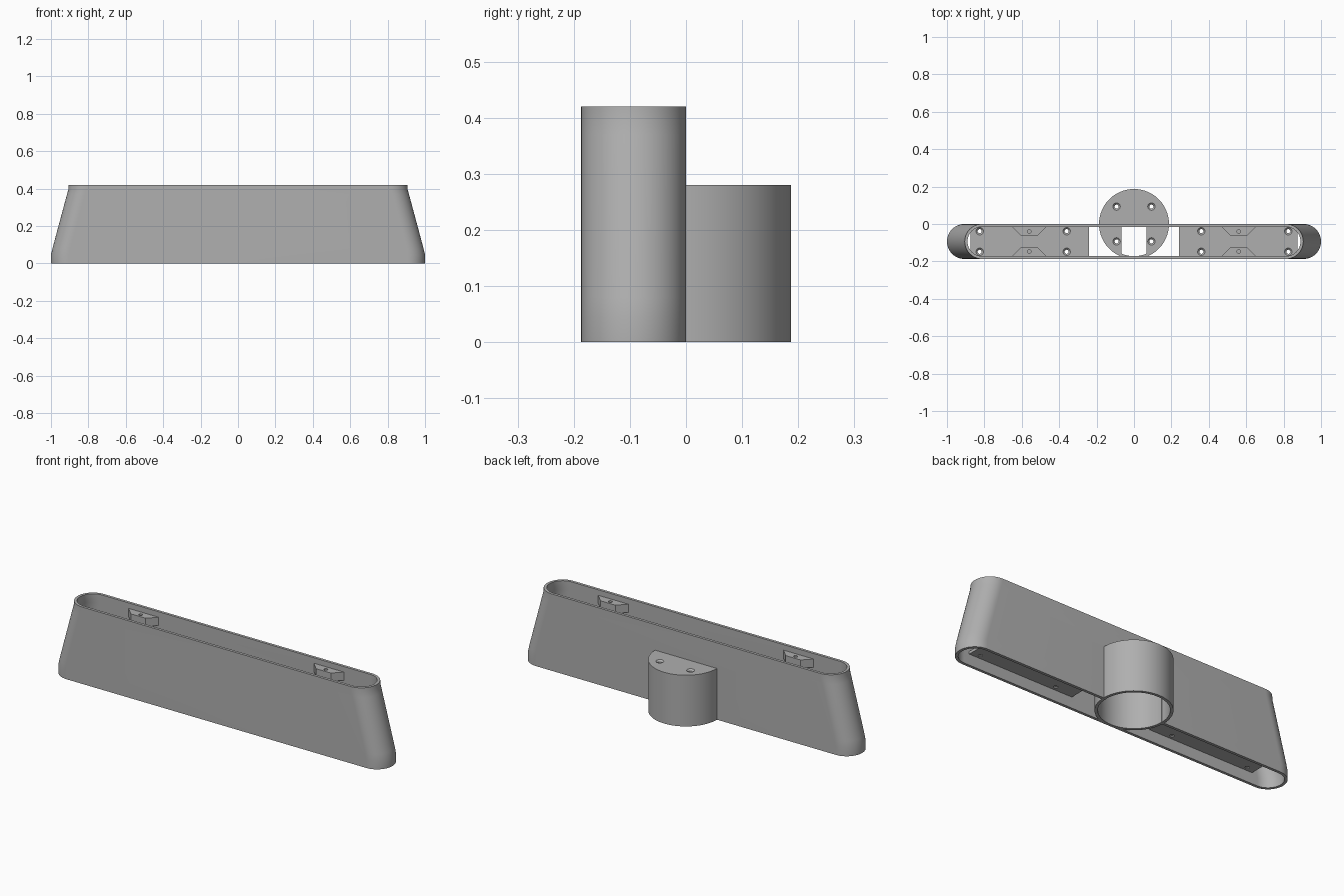
import bpy, bmesh, math

if "Cube" in bpy.data.objects:
    bpy.data.objects.remove(bpy.data.objects["Cube"], do_unlink=True)

grey = bpy.data.materials.new("plain_grey")
grey.use_nodes = True
COLOUR = (0.43, 0.43, 0.43, 1)
grey.diffuse_color = COLOUR
grey.node_tree.nodes["Principled BSDF"].inputs["Base Color"].default_value = COLOUR

R = 0.187            # column radius and housing depth
WALL = 0.015
MID = -R / 2         # centre line of the housing in y
COLUMN_TOP = 0.28


def finish(name, bm):
    bmesh.ops.recalc_face_normals(bm, faces=bm.faces)
    mesh = bpy.data.meshes.new(name)
    bm.to_mesh(mesh)
    bm.free()
    mesh.materials.append(grey)
    obj = bpy.data.objects.new(name, mesh)
    bpy.context.collection.objects.link(obj)
    return obj


def bridge(bm, a, b):
    for i in range(len(a)):
        j = (i + 1) % len(a)
        bm.faces.new((a[i], a[j], b[j], b[i]))


def add_loft(bm, rings):
    """Closed solid through (outline, z) rings."""
    loops = [[bm.verts.new((x, y, z)) for x, y in pts] for pts, z in rings]
    for a, b in zip(loops, loops[1:]):
        bridge(bm, a, b)
    bm.faces.new(loops[0])
    bm.faces.new(loops[-1])


def solid(name, *rings):
    bm = bmesh.new()
    add_loft(bm, rings)
    return finish(name, bm)


def arc(cx, cy, r, start, end, n):
    angles = [math.radians(start + (end - start) * i / n) for i in range(n + 1)]
    return [(cx + r * math.cos(a), cy + r * math.sin(a)) for a in angles]


def circle(cx, cy, r, n=96):
    return arc(cx, cy, r, 0, 360, n)[:-1]


def box(x0, x1, y0, y1):
    return [(x0, y0), (x1, y0), (x1, y1), (x0, y1)]


def stadium(half, r):
    return (arc(half - r, MID, r, -90, 90, 28)
            + arc(r - half, MID, r, 90, 270, 28))


def cut(obj, cutter):
    cutter.hide_render = True
    mod = obj.modifiers.new("cut", 'BOOLEAN')
    mod.operation = 'DIFFERENCE'
    mod.solver = 'EXACT'
    mod.object = cutter
    bpy.context.view_layer.objects.active = obj
    bpy.ops.object.modifier_apply(modifier=mod.name)
    bpy.data.objects.remove(cutter, do_unlink=True)


def holes(spots, z0, z1, r, rim):
    """Cutter for holes that widen to radius rim at height z1."""
    bm = bmesh.new()
    d = 0.01
    for x, y in spots:
        add_loft(bm, [(circle(x, y, r, 20), z0 - d),
                      (circle(x, y, r, 20), z1 - (rim - r)),
                      (circle(x, y, rim, 20), z1),
                      (circle(x, y, rim, 20), z1 + d)])
    return finish("hole_cutter", bm)


# Tapered, open-ended housing
profile = [(1, 0), (1, 0.045), (0.992, 0.08), (0.914, 0.37), (0.907, 0.395), (0.905, 0.42)]
bm = bmesh.new()
loops = []
for inset, steps in ((0, profile), (WALL, profile[::-1])):
    for half, z in steps:
        outline = stadium(half - inset, R / 2 - inset)
        loops.append([bm.verts.new((x, y, z)) for x, y in outline])
for a, b in zip(loops, loops[1:] + loops[:1]):
    bridge(bm, a, b)
housing = finish("housing", bm)
clearance = circle(0, 0, R - WALL - 0.001)
cut(housing, solid("column_clearance", (clearance, -0.1), (clearance, COLUMN_TOP - 0.01)))

# Round hollow column with a capped top, a cable slot and four screw holes
column = solid("column", (circle(0, 0, R), 0), (circle(0, 0, R), COLUMN_TOP))
bore = circle(0, 0, R - WALL)
cut(column, solid("bore", (bore, -0.1), (bore, COLUMN_TOP - WALL)))
slot = [(0.068, -WALL), (-0.068, -WALL)] + arc(0, 0, R - WALL, 247, 293, 16)
cut(column, solid("slot", (slot, COLUMN_TOP - 0.05), (slot, COLUMN_TOP + 0.05)))
spots = [(sx * 0.093, sy * 0.093) for sx in (-1, 1) for sy in (-1, 1)]
cut(column, holes(spots, COLUMN_TOP - WALL, COLUMN_TOP, 0.011, 0.02))

parts = [housing, column]
for side, sx in (("left", 1), ("right", -1)):
    # Base plate with four countersunk holes
    outline = box(sx * 0.24, sx * 0.875, WALL - R, -WALL)
    plate = solid(side + "_base_plate", (outline, 0.06), (outline, 0.075))
    spots = [(sx * x, MID + y) for x in (0.36, 0.825) for y in (-0.055, 0.055)]
    cut(plate, holes(spots, 0.06, 0.075, 0.011, 0.02))
    parts.append(plate)

    # Wedge-shaped lid tabs on the front and back walls
    for place, sy in (("front", -1), ("back", 1)):
        wall_y = MID + sy * (R / 2 - WALL + 0.003)
        tip_y = MID + sy * 0.032
        cx = sx * 0.56
        outline = [(cx - 0.094, wall_y), (cx + 0.094, wall_y),
                   (cx + 0.045, tip_y), (cx - 0.045, tip_y)]
        tab = solid(f"{side}_{place}_lid_tab", (outline, 0.345), (outline, 0.39))
        cut(tab, holes([(cx, MID + sy * 0.053)], 0.345, 0.39, 0.01, 0.01))
        parts.append(tab)

# Smooth the curved walls, keep the edges crisp
bpy.ops.object.select_all(action='DESELECT')
for obj in parts:
    obj.select_set(True)
bpy.context.view_layer.objects.active = housing
bpy.ops.object.shade_smooth_by_angle(angle=math.radians(30))
